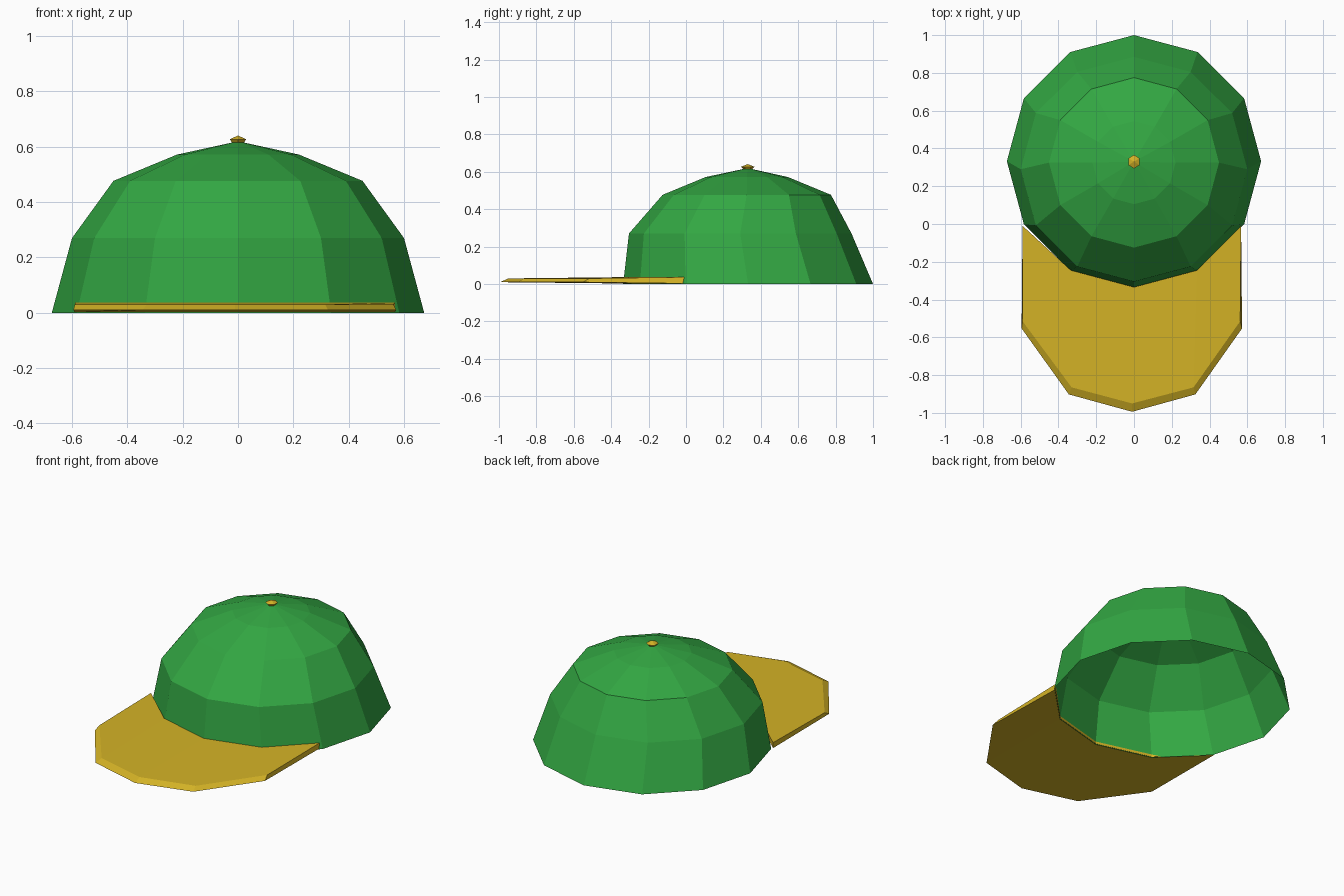
import bpy, bmesh, math

if "Cube" in bpy.data.objects:
    bpy.data.objects.remove(bpy.data.objects["Cube"])


def material(name, rgb):
    m = bpy.data.materials.new(name)
    m.diffuse_color = (*rgb, 1)
    m.use_nodes = True
    m.node_tree.nodes["Principled BSDF"].inputs["Base Color"].default_value = m.diffuse_color
    return m


green = material("green cloth", (0.033, 0.39, 0.056))
yellow = material("mustard yellow", (0.66, 0.45, 0.019))


def finish(bm, name, mat, outward=True):
    if outward:
        bmesh.ops.recalc_face_normals(bm, faces=bm.faces)
    me = bpy.data.meshes.new(name)
    bm.to_mesh(me)
    bm.free()
    me.materials.append(mat)
    ob = bpy.data.objects.new(name, me)
    bpy.context.collection.objects.link(ob)
    return ob


def lathe(name, mat, rings, top, sides, start=0.0, base=False):
    """Rings are (rx, ry, centre_y, z); top is the apex (y, z)."""
    bm = bmesh.new()
    loops = []
    for rx, ry, cy, z in rings:
        loops.append([bm.verts.new((rx * math.cos(start + 2 * math.pi * i / sides),
                                    cy + ry * math.sin(start + 2 * math.pi * i / sides), z))
                      for i in range(sides)])
    apex = bm.verts.new((0, *top))
    for i in range(sides):
        j = (i + 1) % sides
        for a, b in zip(loops, loops[1:]):
            bm.faces.new((a[i], a[j], b[j], b[i]))
        bm.faces.new((loops[-1][i], loops[-1][j], apex))
    if base:
        bm.faces.new(loops[0][::-1])
    return finish(bm, name, mat, outward=False)


# Crown: open twelve-sided dome
lathe("crown", green, [(0.673, 0.668, 0.332, 0.0),
                       (0.60, 0.595, 0.29, 0.27),
                       (0.45, 0.45, 0.325, 0.477),
                       (0.22, 0.22, 0.325, 0.572)], (0.33, 0.62), 12)

# Button on top
lathe("top_button", yellow, [(0.022, 0.022, 0.33, 0.612),
                             (0.034, 0.036, 0.33, 0.627)], (0.33, 0.641), 6,
      start=math.pi / 2, base=True)

# Brim: strip from the crown's front arc to the outer edge, bevelled on top
arc = [math.radians(210 + 30 * i) for i in range(5)]
inner = [(0.668 * math.cos(a), 0.33 + 0.664 * math.sin(a)) for a in arc]
outer = [(-0.595, -0.553), (-0.345, -0.902), (-0.01, -0.994), (0.325, -0.902), (0.572, -0.553)]
crest = [(-0.59, -0.515), (-0.33, -0.865), (-0.01, -0.95), (0.315, -0.865), (0.562, -0.515)]
inner[0] = (-0.59, -0.01)
inner[4] = (0.567, -0.01)

bm = bmesh.new()
rows = [[bm.verts.new((x, y, z)) for x, y in pts]
        for pts, z in ((inner, 0.003), (outer, 0.010), (crest, 0.030), (inner, 0.037))]
for k in range(4):
    a, b = rows[k], rows[(k + 1) % 4]
    for i in range(4):
        bm.faces.new((a[i], a[i + 1], b[i + 1], b[i]))
for i in (0, 4):
    bm.faces.new([r[i] for r in rows])
finish(bm, "brim", yellow)
